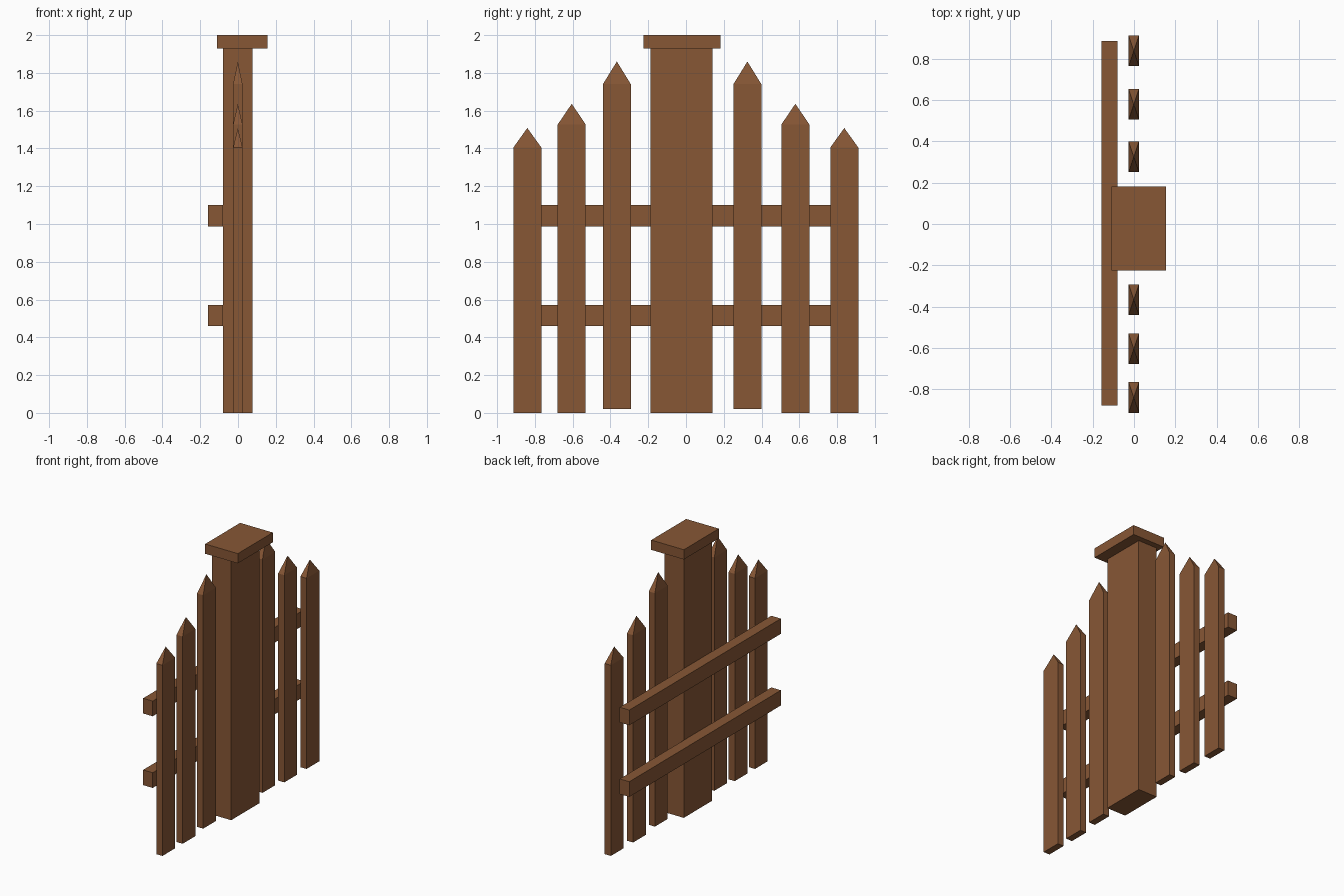
import bpy, bmesh

if "Cube" in bpy.data.objects:
    bpy.data.objects.remove(bpy.data.objects["Cube"])

wood = bpy.data.materials.new("brown wood")
wood.diffuse_color = (0.242, 0.095, 0.036, 1.0)
wood.use_nodes = True
wood.node_tree.nodes["Principled BSDF"].inputs["Base Color"].default_value = wood.diffuse_color


def finish(name, bm):
    bmesh.ops.recalc_face_normals(bm, faces=bm.faces)
    mesh = bpy.data.meshes.new(name)
    bm.to_mesh(mesh)
    bm.free()
    mesh.materials.append(wood)
    bpy.context.collection.objects.link(bpy.data.objects.new(name, mesh))


def block(name, x, y, z, tip=None):
    """Box from (min, max) ranges; tip adds a pyramid point at that height."""
    bm = bmesh.new()
    bmesh.ops.create_cube(bm, size=1)
    for v in bm.verts:
        v.co = [r[0] if c < 0 else r[1] for c, r in zip(v.co, (x, y, z))]
    if tip:
        bm.faces.ensure_lookup_table()
        top = max(bm.faces, key=lambda f: f.calc_center_median().z)
        apex = bmesh.ops.poke(bm, faces=[top])["verts"][0]
        apex.co.z = tip
    finish(name, bm)


# Central post and its overhanging cap
block("post", (-0.08, 0.076), (-0.188, 0.14), (0, 1.94))
block("post_cap", (-0.11, 0.156), (-0.225, 0.182), (1.928, 2.0))

# Pointed pickets: centre y, bottom, shoulder height, tip height
pickets = [
    (-0.840, 0.0, 1.405, 1.508), (-0.605, 0.0, 1.527, 1.636),
    (-0.366, 0.02, 1.74, 1.86), (0.325, 0.02, 1.74, 1.86),
    (0.579, 0.0, 1.527, 1.636), (0.838, 0.0, 1.405, 1.508),
]
for i, (cy, bottom, shoulder, tip) in enumerate(pickets):
    block(f"picket_{i + 1}", (-0.026, 0.024), (cy - 0.074, cy + 0.074),
          (bottom, shoulder), tip)

# Two horizontal rails behind the post
for name, low in (("lower_rail", 0.46), ("upper_rail", 0.988)):
    block(name, (-0.158, -0.08), (-0.879, 0.886), (low, low + 0.112))
